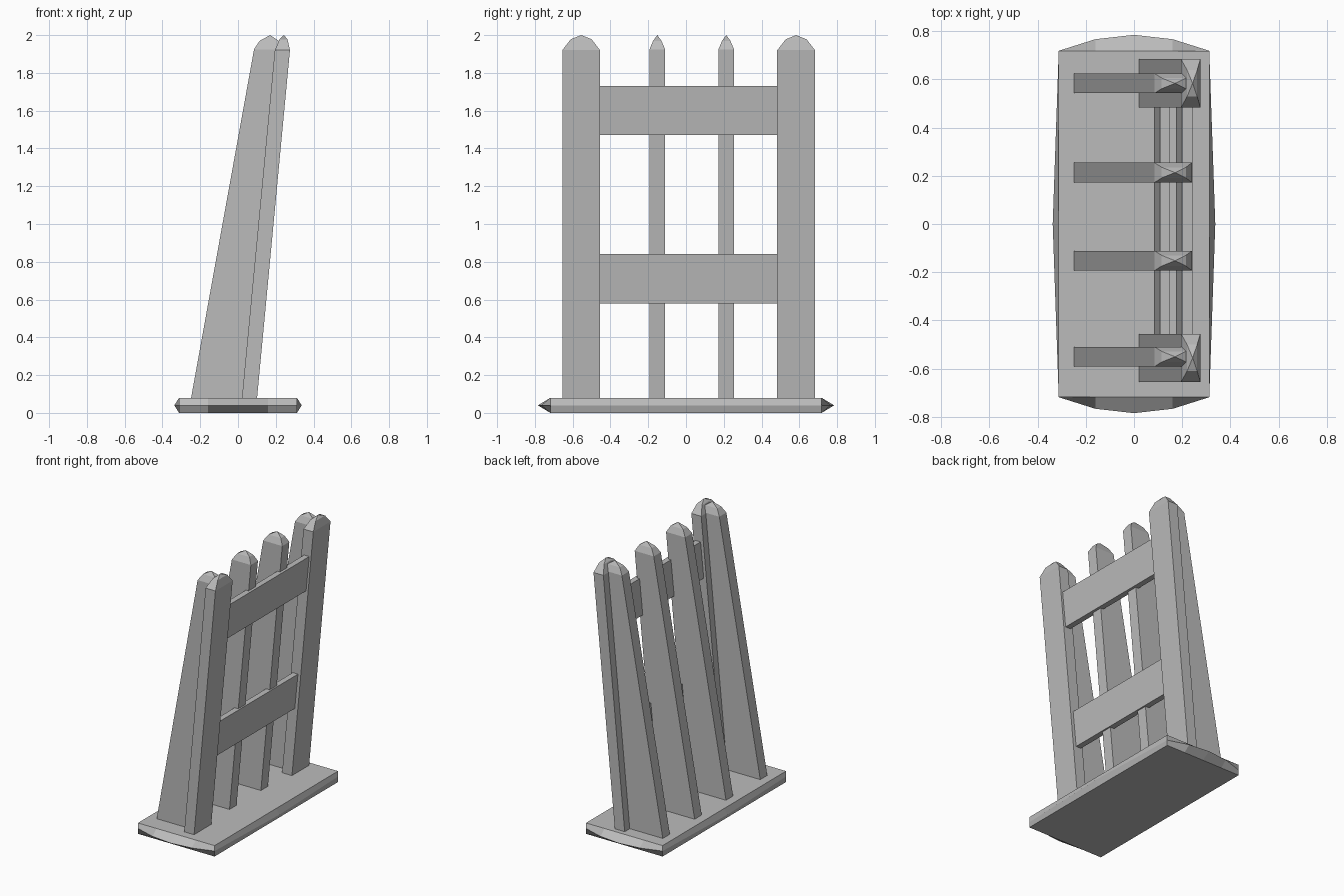
import bpy
import bmesh

cube = bpy.data.objects.get("Cube")
if cube:
    bpy.data.objects.remove(cube)

grey = bpy.data.materials.new("stone grey")
grey.use_nodes = True
GREY = (0.5, 0.5, 0.5, 1)
grey.diffuse_color = GREY
grey.node_tree.nodes["Principled BSDF"].inputs["Base Color"].default_value = GREY


def loft(name, rings, peak=None):
    """Skin a stack of equal rings, closed by a flat cap or a peak."""
    bm = bmesh.new()
    loops = [[bm.verts.new(p) for p in ring] for ring in rings]
    n = len(loops[0])
    for a, b in zip(loops, loops[1:]):
        for i in range(n):
            j = (i + 1) % n
            bm.faces.new((a[i], a[j], b[j], b[i]))
    bm.faces.new(loops[0][::-1])
    if peak:
        tip = bm.verts.new(peak)
        for i in range(n):
            bm.faces.new((loops[-1][i], loops[-1][(i + 1) % n], tip))
    else:
        bm.faces.new(loops[-1])
    bmesh.ops.recalc_face_normals(bm, faces=bm.faces)
    mesh = bpy.data.meshes.new(name)
    bm.to_mesh(mesh)
    bm.free()
    mesh.materials.append(grey)
    obj = bpy.data.objects.new(name, mesh)
    bpy.context.collection.objects.link(obj)
    return obj


def rect(x0, x1, yc, half, z):
    return [(x0, yc - half, z), (x1, yc - half, z),
            (x1, yc + half, z), (x0, yc + half, z)]


# Base slab: rectangular top and bottom with a bulging waist
HX, HY = 0.312, 0.718
end = [(-HX, 0), (-0.16, 0.048), (0, 0.066), (0.16, 0.048), (HX, 0)]


def slab_ring(z, bulge):
    near = [(x, -HY - b * bulge, z) for x, b in end]
    far = [(-x, -y, z) for x, y, z in near]
    side = HX + 0.025 * bulge
    return near + [(side, 0, z)] + far + [(-side, 0, z)]


loft("base", [slab_ring(0, 0), slab_ring(0.04, 1), slab_ring(0.08, 0)])

# Tapering support fins with faceted tips
for i, y in enumerate((-0.55, -0.152, 0.213, 0.583)):
    loft(f"support_fin_{i + 1}", [
        rect(-0.25, 0.065, y, 0.041, 0.07),
        rect(0.085, 0.24, y, 0.041, 1.925),
        rect(0.115, 0.215, y, 0.022, 1.97),
    ], (0.17, y, 2.0))

# Leaning end posts with faceted tips
for name, y in (("right_post", -0.555), ("left_post", 0.583)):
    loft(name, [
        rect(0.02, 0.1, y, 0.1, 0.07),
        rect(0.195, 0.275, y, 0.1, 1.92),
        rect(0.22, 0.262, y, 0.055, 1.978),
    ], (0.243, y, 2.0))

# Cross rails that follow the lean of the posts
for name, z0, z1, x in (("lower_rail", 0.58, 0.84, 0.082),
                        ("upper_rail", 1.47, 1.73, 0.174)):
    lean = 0.026
    loft(name, [rect(x, x + 0.042, 0.014, 0.48, z0),
                rect(x + lean, x + lean + 0.042, 0.014, 0.48, z1)])
